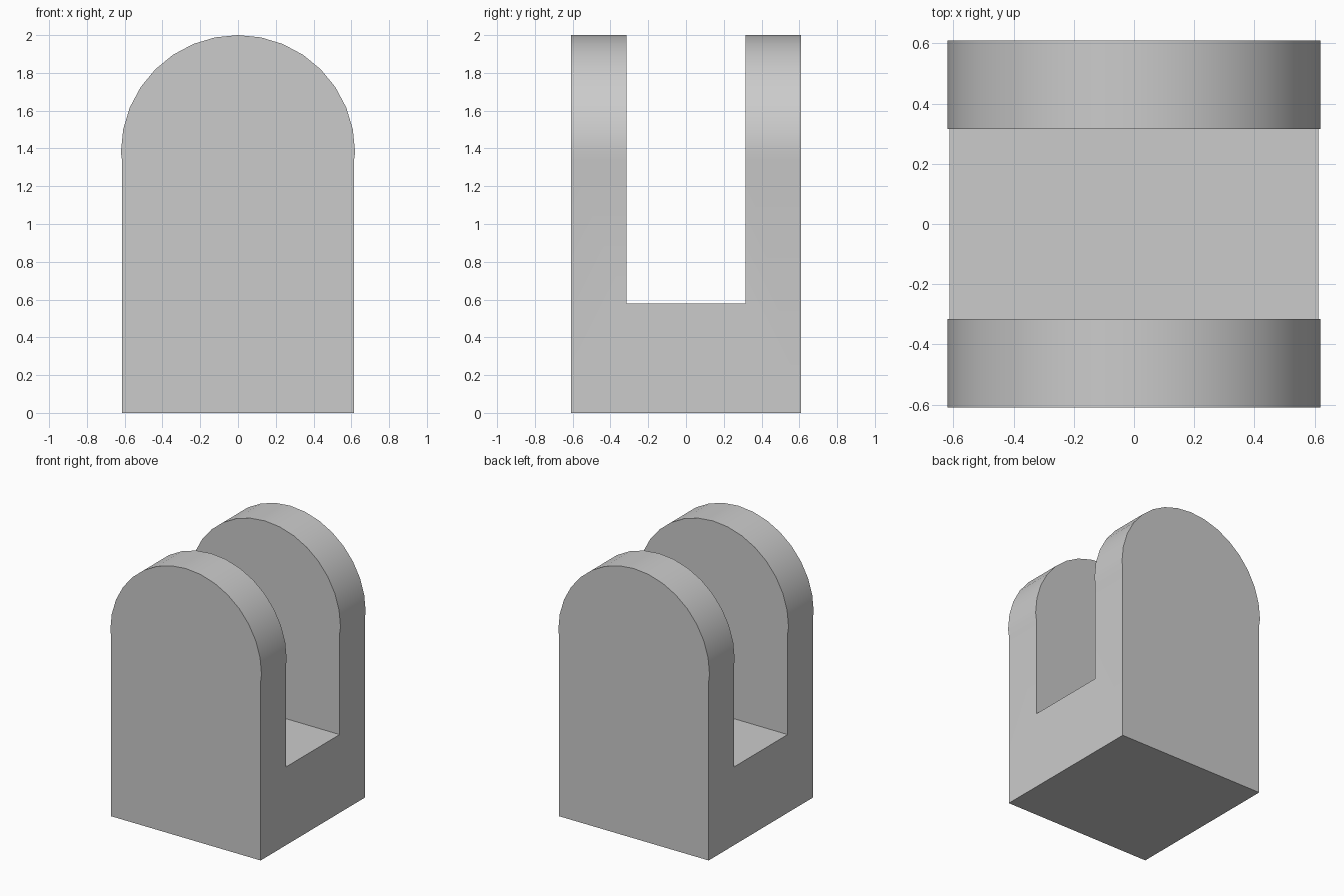
import bpy
import bmesh
import math

cube = bpy.data.objects.get("Cube")
if cube:
    bpy.data.objects.remove(cube, do_unlink=True)

RADIUS = 0.62          # rounded top
CENTRE_Z = 1.38
HALF_WIDTH = 0.613     # straight sides
HALF_DEPTH = 0.61
SLOT_HALF = 0.315      # gap between the two uprights
SLOT_FLOOR = 0.58
SEGMENTS = 16

# Single flat colour
grey = bpy.data.materials.new("plain grey")
grey.use_nodes = True
colour = (0.6, 0.6, 0.6, 1)
grey.diffuse_color = colour
grey.node_tree.nodes["Principled BSDF"].inputs["Base Color"].default_value = colour


def extrude_profile(name, profile, half_depth):
    """Solid made from an (x, z) outline extruded along y."""
    bm = bmesh.new()
    face = bm.faces.new([bm.verts.new((x, -half_depth, z)) for x, z in profile])
    out = bmesh.ops.extrude_face_region(bm, geom=[face])
    moved = [v for v in out["geom"] if isinstance(v, bmesh.types.BMVert)]
    bmesh.ops.translate(bm, verts=moved, vec=(0, 2 * half_depth, 0))
    bmesh.ops.recalc_face_normals(bm, faces=bm.faces)
    mesh = bpy.data.meshes.new(name)
    bm.to_mesh(mesh)
    bm.free()
    mesh.materials.append(grey)
    obj = bpy.data.objects.new(name, mesh)
    bpy.context.collection.objects.link(obj)
    return obj


# Arched block: straight sides with a half-round top
arc = [(RADIUS * math.cos(math.pi * i / SEGMENTS),
        CENTRE_Z + RADIUS * math.sin(math.pi * i / SEGMENTS))
       for i in range(SEGMENTS + 1)]
outline = ([(-HALF_WIDTH, 0), (HALF_WIDTH, 0), (HALF_WIDTH, CENTRE_Z - 0.05)]
           + arc + [(-HALF_WIDTH, CENTRE_Z - 0.05)])
bracket = extrude_profile("clevis_bracket", outline, HALF_DEPTH)

# Slot cut from side to side, leaving two uprights on a base
slot = extrude_profile("slot_cutter",
                       [(-1, SLOT_FLOOR), (1, SLOT_FLOOR), (1, 2.5), (-1, 2.5)],
                       SLOT_HALF)
slot.hide_render = True
cut = bracket.modifiers.new("slot", 'BOOLEAN')
cut.operation = 'DIFFERENCE'
cut.solver = 'EXACT'
cut.object = slot

bpy.ops.object.select_all(action='DESELECT')
bpy.context.view_layer.objects.active = bracket
bracket.select_set(True)
bpy.ops.object.modifier_apply(modifier=cut.name)
bpy.data.objects.remove(slot, do_unlink=True)

# Smooth rounded tops, crisp corners
bpy.ops.object.shade_smooth_by_angle(angle=math.radians(30))
